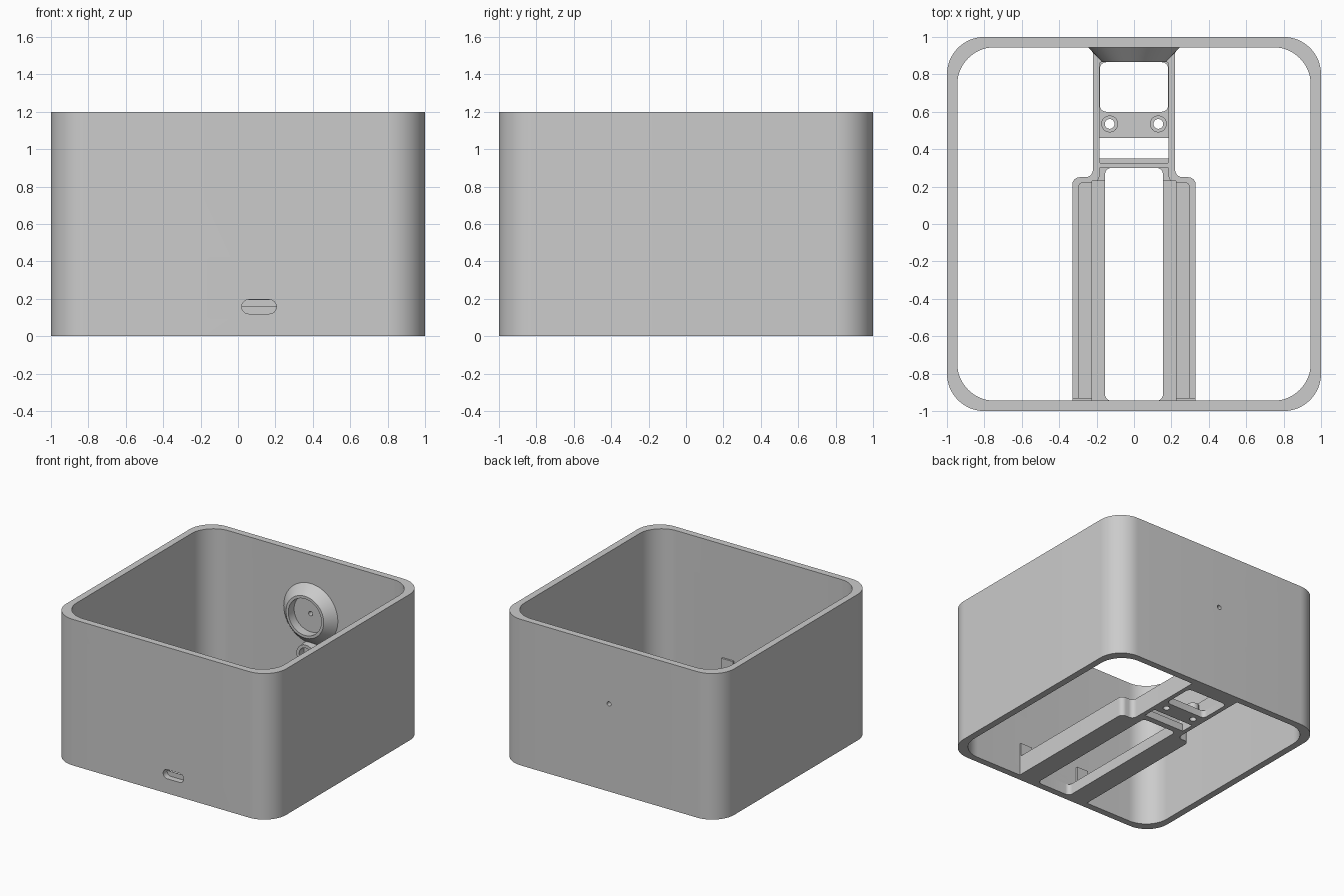
import bpy, bmesh, math
from mathutils import Vector, Matrix

old = bpy.data.objects.get("Cube")
if old:
    bpy.data.objects.remove(old, do_unlink=True)

grey = bpy.data.materials.new("light grey plastic")
grey.use_nodes = True
COLOUR = (0.6, 0.6, 0.6, 1)
grey.diffuse_color = COLOUR
grey.node_tree.nodes["Principled BSDF"].inputs["Base Color"].default_value = COLOUR


def fillet(corners, steps=8):
    """Turn (x, y, radius) corners into an outline with true arcs."""
    out = []
    for i, (x, y, r) in enumerate(corners):
        p = Vector((x, y))
        if r == 0:
            out.append(p)
            continue
        a = (Vector(corners[i - 1][:2]) - p).normalized()
        b = (Vector(corners[(i + 1) % len(corners)][:2]) - p).normalized()
        half = a.angle(b) / 2
        centre = p + (a + b).normalized() * (r / math.sin(half))
        start = p + a * (r / math.tan(half)) - centre
        end = p + b * (r / math.tan(half)) - centre
        turn = start.angle_signed(end)
        for k in range(steps + 1):
            out.append(centre + Matrix.Rotation(-turn * k / steps, 2) @ start)
    return out


def rect(x0, x1, y0, y1, r=0.0):
    return [(x0, y0, r), (x1, y0, r), (x1, y1, r), (x0, y1, r)]


def mirrored(half):
    """Close a right-hand outline with its mirror image."""
    return half + [(-x, y, r) for x, y, r in reversed(half)]


def add(name, bm):
    bmesh.ops.recalc_face_normals(bm, faces=bm.faces)
    mesh = bpy.data.meshes.new(name)
    bm.to_mesh(mesh)
    bm.free()
    mesh.materials.append(grey)
    ob = bpy.data.objects.new(name, mesh)
    bpy.context.collection.objects.link(ob)
    return ob


def prism(name, corners, z0, z1, steps=8):
    bm = bmesh.new()
    base = bm.faces.new([bm.verts.new((p.x, p.y, z0)) for p in fillet(corners, steps)])
    top = bmesh.ops.extrude_face_region(bm, geom=[base])["geom"]
    bmesh.ops.translate(bm, vec=(0, 0, z1 - z0),
                        verts=[v for v in top if isinstance(v, bmesh.types.BMVert)])
    return add(name, bm)


def cone(name, at, r1, r2, depth, along_y=False):
    """Truncated cone centred on a point; r1 lies at the low end."""
    bm = bmesh.new()
    turn = Matrix.Rotation(-math.pi / 2, 4, "X") if along_y else Matrix()
    bmesh.ops.create_cone(bm, cap_ends=True, segments=48, radius1=r1, radius2=r2,
                          depth=depth, matrix=Matrix.Translation(at) @ turn)
    return add(name, bm)


def combine(ob, others, operation="DIFFERENCE"):
    for other in others:
        mod = ob.modifiers.new("cut", "BOOLEAN")
        mod.operation, mod.solver, mod.object = operation, "EXACT", other
        bpy.context.view_layer.objects.active = ob
        bpy.ops.object.modifier_apply(modifier=mod.name)
        bpy.data.objects.remove(other, do_unlink=True)


def smooth(ob):
    bpy.ops.object.select_all(action="DESELECT")
    ob.select_set(True)
    bpy.context.view_layer.objects.active = ob
    bpy.ops.object.shade_smooth_by_angle(angle=math.radians(30))


INNER = 0.945

# Open rounded shell with a port slot in front and a pinhole behind
shell = prism("shell", rect(-1, 1, -1, 1, 0.2), 0, 1.2, 16)
port = prism("port_cutter", rect(0.02, 0.205, 0.12, 0.195, 0.037), 0.9, 1.1)
port.data.transform(Matrix.Rotation(math.pi / 2, 4, "X"))
combine(shell, [
    prism("inside_cutter", rect(-INNER, INNER, -INNER, INNER, 0.2), -0.1, 1.3, 16),
    port,
    cone("pinhole_cutter", (0, 0.97, 0.72), 0.018, 0.018, 0.2, True),
])
smooth(shell)

# Tray outline: wide rails in front, narrow neck behind
tray = prism("tray", mirrored([
    (0.33, -0.95, 0), (0.33, 0.25, 0.04), (0.22, 0.25, 0.04), (0.22, 0.95, 0)]), 0, 0.16)
combine(tray, [
    # Board recess, stepped ledges and neck recess
    prism("board_cutter", mirrored([
        (0.295, -INNER, 0), (0.295, 0.22, 0.02), (0.185, 0.22, 0.04), (0.185, 0.3, 0)]),
        0.12, 0.3),
    prism("ledge_cutter", rect(-0.225, 0.225, -INNER, 0.23), 0.09, 0.3),
    prism("neck_cutter", rect(-0.185, 0.185, 0.325, 0.865, 0.01), 0.06, 0.3),
    # Through openings
    prism("long_cutter", rect(-0.155, 0.155, -INNER, 0.3, 0.035), -0.1, 0.3),
    prism("slot_cutter", rect(-0.185, 0.185, 0.35, 0.46), -0.1, 0.3),
    prism("window_cutter", rect(-0.183, 0.183, 0.6, 0.865, 0.035), -0.1, 0.3),
])

# Screw bosses on the cross bar
for side in (-1, 1):
    combine(tray, [cone("boss", (side * 0.13, 0.535, 0.08), 0.045, 0.045, 0.08)], "UNION")
    combine(tray, [cone("screw_cutter", (side * 0.13, 0.535, 0.05), 0.026, 0.026, 0.4)])
smooth(tray)

# Small stops against the front wall
for side, label in ((1, "left"), (-1, "right")):
    xs = sorted((side * 0.225, side * 0.33))
    prism(label + "_board_stop", rect(xs[0], xs[1], -0.95, -0.93), 0.1, 0.27)

# Flared sensor socket on the back wall
socket = cone("sensor_socket", (0, 0.907, 0.72), 0.172, 0.248, 0.08, True)
combine(socket, [
    cone("bore_cutter", (0, 0.88, 0.72), 0.15, 0.15, 0.125, True),
    cone("pin_cutter", (0, 0.95, 0.72), 0.018, 0.018, 0.2, True),
])
smooth(socket)

# Smaller cable socket beneath it
cable = cone("cable_socket", (0, 0.915, 0.4), 0.085, 0.09, 0.07, True)
combine(cable, [cone("cable_cutter", (0, 0.88, 0.4), 0.06, 0.06, 0.12, True)])
smooth(cable)
